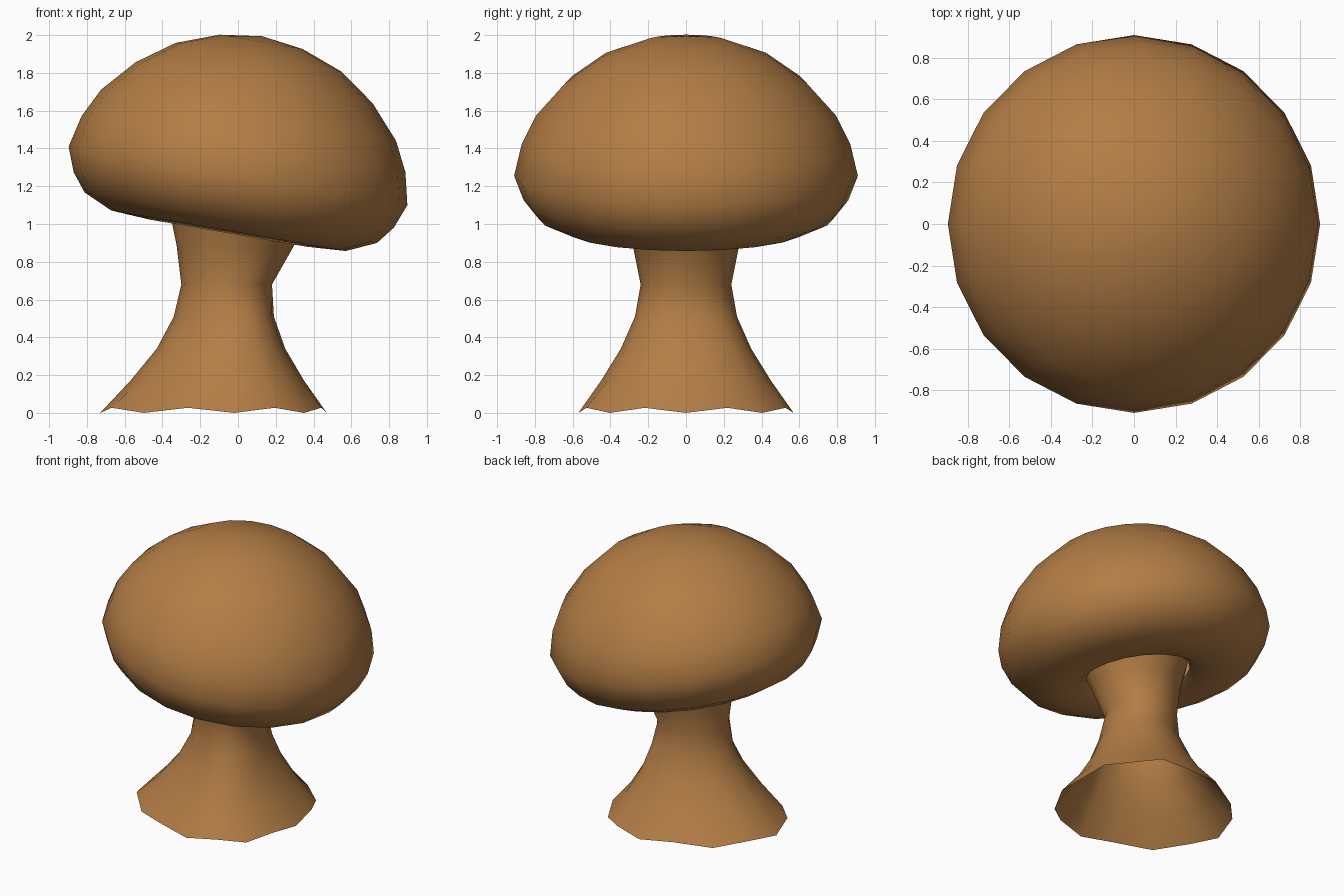
import bpy, bmesh, math
from mathutils import Matrix, Vector

if "Cube" in bpy.data.objects:
    bpy.data.objects.remove(bpy.data.objects["Cube"])

brown = bpy.data.materials.new("warm brown")
brown.diffuse_color = (0.45, 0.205, 0.06, 1)
brown.use_nodes = True
brown.node_tree.nodes["Principled BSDF"].inputs["Base Color"].default_value = brown.diffuse_color


def skin(name, rings, tip=None):
    """Bridge equal rings of points (bottom to top), optionally closed by a tip point."""
    bm = bmesh.new()
    loops = [[bm.verts.new(p) for p in ring] for ring in rings]
    n = len(loops[0])
    for a, b in zip(loops, loops[1:]):
        for i in range(n):
            j = (i + 1) % n
            bm.faces.new((a[i], a[j], b[j], b[i]))
    if tip is not None:
        t = bm.verts.new(tip)
        for i in range(n):
            bm.faces.new((loops[-1][i], loops[-1][(i + 1) % n], t))
    for f in bm.faces:
        f.smooth = True
    me = bpy.data.meshes.new(name)
    bm.to_mesh(me)
    bm.free()
    me.materials.append(brown)
    ob = bpy.data.objects.new(name, me)
    bpy.context.collection.objects.link(ob)
    return ob


# Cap: 20-sided lathe about a tilted axis, (radius, height along axis)
tilt = Matrix.Translation((0, 0, 1.255)) @ Matrix.Rotation(math.radians(9.8), 4, 'Y')
profile = [(0.34, -0.25), (0.42, -0.308), (0.63, -0.295), (0.785, -0.225), (0.86, -0.13),
           (0.91, 0.0), (0.87, 0.17), (0.793, 0.325), (0.637, 0.5), (0.446, 0.637), (0.222, 0.72)]
cap_rings = []
for r, h in profile:
    cap_rings.append([tilt @ Vector((r * math.cos(i * math.tau / 20), r * math.sin(i * math.tau / 20), h))
                      for i in range(20)])
skin("mushroom_cap", cap_rings, tilt @ Vector((0, 0, 0.75)))

# Stem: 16-sided flared tube, each ring (height, left x, right x, half depth, slope)
stem = [(0.0, -0.73, 0.47, 0.57, 0), (0.17, -0.57, 0.35, 0.45, 0), (0.34, -0.43, 0.25, 0.345, 0),
        (0.51, -0.34, 0.19, 0.27, 0), (0.68, -0.30, 0.18, 0.24, 0),
        (0.88, -0.325, 0.29, 0.28, -0.02), (1.02, -0.365, 0.335, 0.34, -0.173)]
stem_rings = []
for k, (z, left, right, depth, slope) in enumerate(stem):
    ring = []
    mid = (left + right) / 2
    bulge = mid * 0.85 if k < 4 else 0          # foot stretches toward the left
    for i in range(16):
        c, s = math.cos(i * math.tau / 16), math.sin(i * math.tau / 16)
        x = mid - bulge + (right - left) / 2 * c + bulge * c * c
        lift = 0.027 if k == 0 and i % 2 else 0  # scalloped foot edge
        ring.append((x, depth * s, z + slope * x + lift))
    stem_rings.append(ring)
skin("mushroom_stem", stem_rings)
